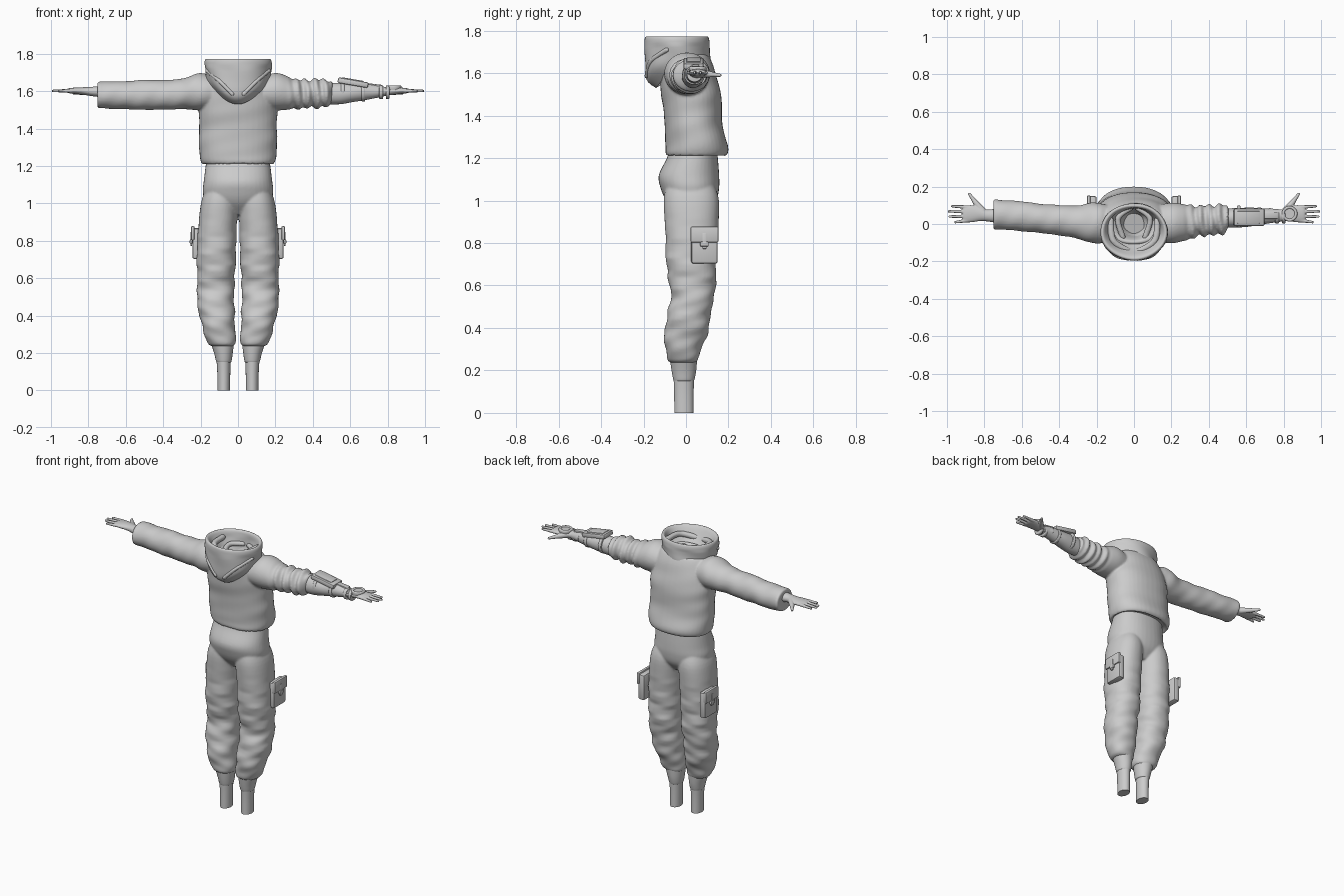
import bpy, bmesh, math
from mathutils import Vector, Matrix

grey = bpy.data.materials.new("cloth_grey")
grey.diffuse_color = (0.6, 0.6, 0.6, 1)


def spline(rows, sub):
    """Smoothly resample a list of equal-length tuples."""
    out = []
    for i in range(len(rows) - 1):
        a, b = rows[max(i - 1, 0)], rows[i]
        c, d = rows[i + 1], rows[min(i + 2, len(rows) - 1)]
        for k in range(sub):
            t = k / sub
            out.append([q + 0.5 * t * (r - p + t * (2 * p - 5 * q + 4 * r - s
                        + t * (3 * (q - r) + s - p))) for p, q, r, s in zip(a, b, c, d)])
    return out + [list(rows[-1])]


def tube(bm, rows, axis="z", flip=1, seg=40, sub=5, power=2.0, fold=None):
    """Rows: position on axis, two centres, two radii, optional front drop."""
    rings = []
    for row in spline(rows, sub):
        p, ca, cb, ra, rb = row[:5]
        drop = row[5] if len(row) > 5 else 0
        ring = []
        for j in range(seg):
            th = 2 * math.pi * j / seg
            c, s = math.cos(th), math.sin(th)
            f = 1 + (fold(p, th) if fold else 0)
            a = ca + ra * f * math.copysign(abs(c) ** (2 / power), c)
            b = cb + rb * f * math.copysign(abs(s) ** (2 / power), s)
            h = p - drop * max(0, -s) ** 3
            ring.append(bm.verts.new((flip * a, b, h) if axis == "z" else (flip * h, a, b)))
        rings.append(ring)
    for r, q in zip(rings, rings[1:]):
        for j in range(seg):
            k = (j + 1) % seg
            bm.faces.new((r[j], r[k], q[k], q[j]))
    bm.faces.new(rings[0][::-1])
    bm.faces.new(rings[-1])


def limb(bm, p, q, r0, r1):
    """Round-ended cone between two points."""
    p, q = Vector(p), Vector(q)
    d = q - p
    m = Matrix.Translation((p + q) / 2) @ d.to_track_quat("Z", "Y").to_matrix().to_4x4()
    bmesh.ops.create_cone(bm, cap_ends=True, segments=12, radius1=r0, radius2=r1,
                          depth=d.length, matrix=m)
    for c, r in ((p, r0), (q, r1)):
        bmesh.ops.create_uvsphere(bm, u_segments=12, v_segments=8, radius=r,
                                  matrix=Matrix.Translation(c))


def finish(name, bm, voxel=0, smooth=3):
    bmesh.ops.recalc_face_normals(bm, faces=bm.faces)
    me = bpy.data.meshes.new(name)
    bm.to_mesh(me)
    bm.free()
    me.materials.append(grey)
    ob = bpy.data.objects.new(name, me)
    bpy.context.collection.objects.link(ob)
    bpy.ops.object.select_all(action="DESELECT")
    ob.select_set(True)
    bpy.context.view_layer.objects.active = ob
    bpy.ops.object.shade_smooth_by_angle(angle=math.radians(40))
    if voxel:
        rm = ob.modifiers.new("fuse", "REMESH")
        rm.mode, rm.voxel_size, rm.use_smooth_shade = "VOXEL", voxel, True
        sm = ob.modifiers.new("soften", "SMOOTH")
        sm.factor, sm.iterations = 0.5, smooth
    return ob


def box(name, loc, size, rot=(0, 0, 0), bevel=0.006):
    bm = bmesh.new()
    bmesh.ops.create_cube(bm, size=1, matrix=Matrix.Diagonal((*size, 1)))
    bmesh.ops.bevel(bm, geom=bm.edges[:], offset=min(bevel, min(size) * 0.4), segments=2,
                    profile=0.5, affect="EDGES")
    ob = finish(name, bm)
    ob.location, ob.rotation_euler = loc, rot
    return ob


def soft(p, th):
    return 0.018 * math.sin(34 * p + 2 * th) + 0.012 * math.sin(61 * p - 3 * th)


def baggy(p, th):
    k = max(0, min(1, (0.95 - p) / 0.3))
    return k * (0.035 * math.sin(48 * p + 2 * th) + 0.02 * math.sin(83 * p - 3 * th + 1))


def bunched(p, th):
    k = max(0, min(1, (p - 0.26) / 0.08))
    return k * (0.11 * math.sin(125 * p + 1.6 * math.sin(th + 1)) + 0.05 * math.sin(70 * p + 2 * th))


# hoodie: torso with open neck, long sleeve and pushed-up sleeve
bm = bmesh.new()
tube(bm, [(1.225, 0, .045, .17, .12), (1.21, 0, .047, .188, .135), (1.225, 0, .05, .2, .146),
          (1.26, 0, .05, .207, .146), (1.34, 0, .037, .208, .138), (1.42, 0, .032, .208, .136),
          (1.5, 0, .024, .21, .142), (1.58, 0, .01, .2, .134), (1.65, 0, 0, .18, .122),
          (1.69, 0, 0, .14, .1), (1.67, 0, 0, .09, .08), (1.6, 0, 0, .06, .06),
          (1.5, 0, 0, .04, .04)], power=2.25, fold=lambda p, t: 0.4 * soft(p, t))
shoulder = [(.08, 0, 1.585, .09, .07), (.2, .005, 1.597, .108, .1), (.3, .01, 1.585, .09, .08)]
tube(bm, shoulder + [(.4, .02, 1.58, .08, .08), (.5, .03, 1.58, .079, .079),
     (.62, .043, 1.578, .079, .075), (.72, .05, 1.58, .08, .071), (.748, .05, 1.58, .079, .069),
     (.752, .05, 1.585, .06, .05)], axis="x", flip=-1, fold=soft)
tube(bm, shoulder + [(.36, .017, 1.585, .08, .075), (.44, .022, 1.588, .08, .075),
     (.49, .028, 1.588, .073, .068), (.505, .03, 1.588, .05, .05)],
     axis="x", sub=10, fold=bunched)
finish("hoodie", bm, 0.007)

# hood lying open around the neck
bm = bmesh.new()
tube(bm, [(1.6, 0, -.02, .14, .12, .07), (1.65, 0, -.038, .165, .15, .08),
          (1.7, 0, -.042, .175, .152, .04), (1.75, 0, -.042, .18, .153, 0),
          (1.772, 0, -.042, .172, .145, 0), (1.762, 0, -.04, .155, .128, 0),
          (1.71, 0, -.025, .128, .108, 0), (1.65, 0, -.005, .085, .08, 0),
          (1.58, 0, 0, .045, .05, 0), (1.5, 0, 0, .03, .03, 0)], seg=64,
     fold=lambda p, t: 0.02 * math.sin(5 * t + 30 * p) * (1 if p < 1.74 else 0.3))
finish("hood", bm)

# draped folds on the outside and inside of the hood
for name, path, r in (
        ("hood_front_fold", [(.165, -.09, 1.71), (.10, -.165, 1.655), (.03, -.185, 1.585)], .012),
        ("hood_inner_fold", [(.125, .02, 1.73), (.11, -.09, 1.73), (.02, -.15, 1.705)], .018),
        ("neck_fold", [(.02, .085, 1.69), (.085, .03, 1.69), (.06, -.07, 1.67)], .016)):
    bm = bmesh.new()
    for s in (-1, 1):
        pts = spline(path, 8)
        for a, b in zip(pts, pts[1:]):
            limb(bm, (s * a[0], a[1], a[2]), (s * b[0], b[1], b[2]), r, r)
    finish(name, bm, 0.006)

# trousers: pelvis fused with two baggy legs
bm = bmesh.new()
tube(bm, [(.94, 0, .03, .1, .07), (1.0, 0, .025, .168, .118), (1.06, 0, .018, .188, .138),
          (1.12, 0, .014, .183, .142), (1.2, 0, .03, .173, .12), (1.25, 0, .035, .165, .11)],
     power=2.2)
for s in (-1, 1):
    tube(bm, [(.235, .082, -.012, .05, .05), (.25, .087, -.015, .074, .07),
              (.32, .1, -.01, .085, .09), (.4, .112, .005, .094, .104),
              (.5, .121, .02, .1, .1), (.56, .118, .033, .098, .104), (.7, .116, .025, .104, .118),
              (.85, .111, .027, .103, .124), (1.0, .1, .025, .098, .13),
              (1.08, .09, .02, .08, .11)], flip=s, power=2.2, fold=baggy)
finish("trousers", bm, 0.007)

# cuffs and ankles
for s, side in ((-1, "left"), (1, "right")):
    bm = bmesh.new()
    tube(bm, [(.15, .076, -.01, .037, .046), (.158, .076, -.01, .042, .05),
              (.2, .078, -.01, .05, .058), (.27, .085, -.012, .066, .066)], flip=s)
    finish(side + "_cuff", bm)
    bm = bmesh.new()
    tube(bm, [(0, .076, -.01, .033, .045), (.1, .076, -.01, .035, .046),
              (.2, .078, -.01, .04, .05)], flip=s, seg=32)
    finish(side + "_ankle", bm)

    # cargo pocket with flap, strap and buckle
    box(side + "_pocket", (s * .222, .087, .785), (.045, .125, .165), bevel=.012)
    box(side + "_pocket_flap", (s * .242, .087, .84), (.02, .132, .075), bevel=.007)
    box(side + "_pocket_strap", (s * .25, .087, .81), (.01, .02, .075), bevel=.003)
    box(side + "_pocket_buckle", (s * .251, .087, .795), (.014, .04, .022), bevel=.004)

    # hand with four fingers and a thumb
    bm = bmesh.new()
    tube(bm, [(.72, .045, 1.597, .042, .032), (.78, .045, 1.598, .032, .025),
              (.82, .053, 1.6, .037, .021), (.87, .055, 1.602, .046, .017),
              (.905, .053, 1.602, .044, .013), (.915, .053, 1.602, .035, .008)],
         axis="x", flip=s, seg=24)
    for y0, y1, tip in ((.09, .095, .972), (.066, .068, .99), (.041, .04, .985), (.019, .01, .955)):
        limb(bm, (s * .89, y0, 1.602), (s * tip, y1, 1.601), .0105, .007)
    limb(bm, (s * .81, .07, 1.598), (s * .85, .118, 1.594), .02, .014)
    limb(bm, (s * .85, .118, 1.594), (s * .88, .16, 1.59), .013, .008)
    finish(side + "_hand", bm, 0.0035, 2)

# bare forearm below the pushed-up sleeve
bm = bmesh.new()
tube(bm, [(.45, .03, 1.585, .05, .055), (.54, .033, 1.587, .052, .057),
          (.62, .037, 1.592, .05, .05), (.7, .042, 1.597, .042, .041),
          (.78, .045, 1.598, .033, .027)], axis="x", fold=lambda p, t: 0.5 * soft(p, t))
finish("forearm", bm)

# forearm device with screen and straps
box("forearm_device", (.615, .036, 1.645), (.165, .094, .03), (0, .17, 0), .008)
box("device_screen", (.612, .036, 1.66), (.12, .066, .009), (0, .17, 0), .003)
box("device_connector", (.73, .045, 1.63), (.08, .034, .016), (0, .12, 0), .004)
for x, r in ((.56, .058), (.67, .049), (.765, .037), (.8, .036)):
    bm = bmesh.new()
    tube(bm, [(x - .01, .04, 1.594, r - .004, r - .004), (x - .007, .04, 1.594, r, r),
              (x + .007, .04, 1.594, r, r), (x + .01, .04, 1.594, r - .004, r - .004)],
         axis="x", sub=2)
    finish("arm_strap", bm)

# round wrist unit
bm = bmesh.new()
tube(bm, [(1.605, .832, .055, .04, .04), (1.622, .832, .055, .042, .042),
          (1.63, .832, .055, .038, .038), (1.63, .832, .055, .03, .03),
          (1.625, .832, .055, .027, .027)], sub=2)
finish("wrist_unit", bm)
